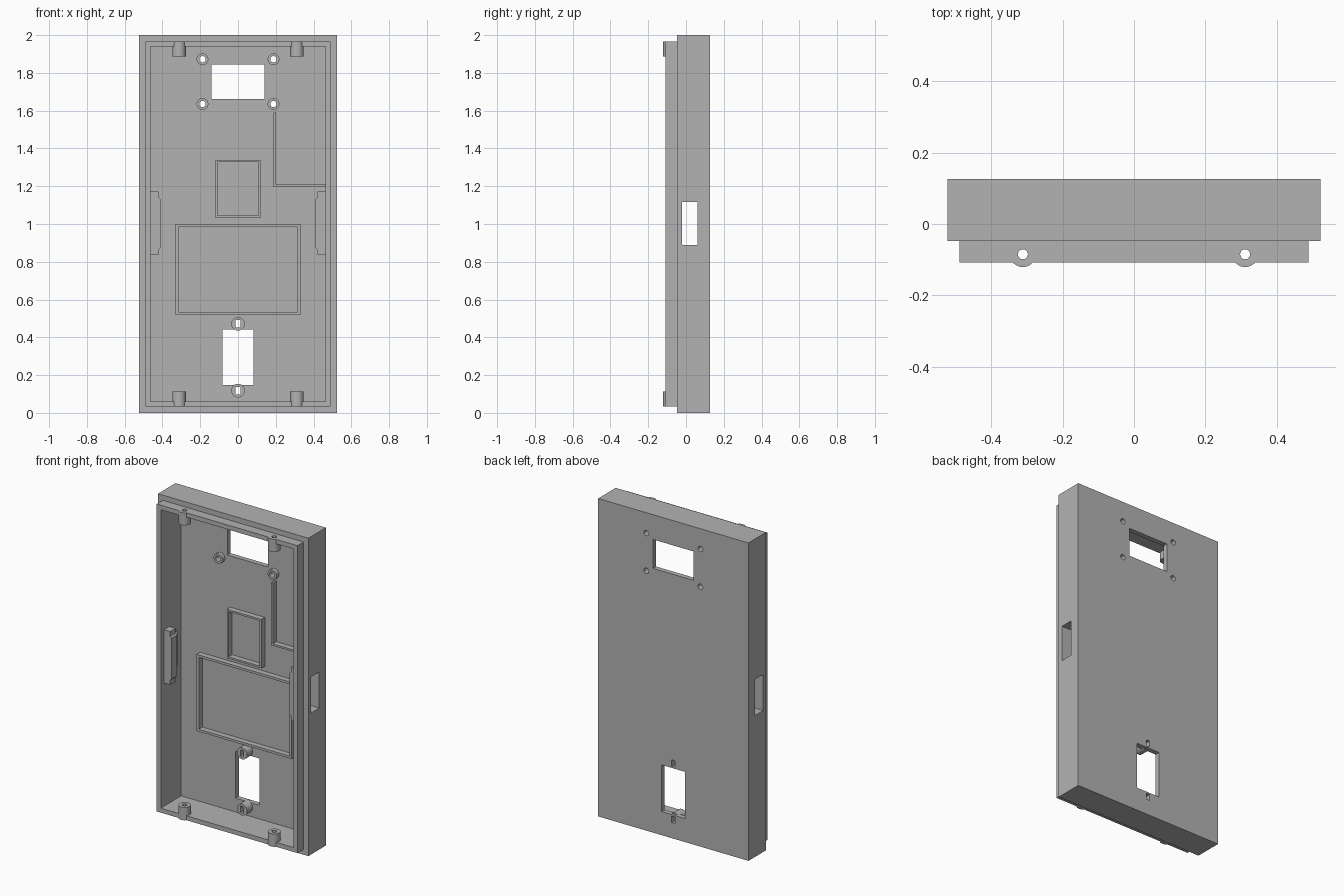
import bpy
import bmesh
from math import radians
from mathutils import Matrix, Vector

if "Cube" in bpy.data.objects:
    bpy.data.objects.remove(bpy.data.objects["Cube"], do_unlink=True)

grey = bpy.data.materials.new("mid_grey")
grey.use_nodes = True
grey.diffuse_color = (0.45, 0.45, 0.45, 1)
grey.node_tree.nodes["Principled BSDF"].inputs["Base Color"].default_value = (0.45, 0.45, 0.45, 1)

FLOOR, BACK = 0.095, 0.126      # inner and outer face of the back panel
ROOT = 0.11                     # parts on the panel are rooted inside it


def finish(name, bm):
    bmesh.ops.recalc_face_normals(bm, faces=bm.faces)
    mesh = bpy.data.meshes.new(name)
    bm.to_mesh(mesh)
    bm.free()
    mesh.materials.append(grey)
    ob = bpy.data.objects.new(name, mesh)
    bpy.context.collection.objects.link(ob)
    return ob


def box(name, x, y, z):
    bm = bmesh.new()
    mid = Vector([sum(r) / 2 for r in (x, y, z)])
    size = [r[1] - r[0] for r in (x, y, z)]
    bmesh.ops.create_cube(bm, size=1, matrix=Matrix.Translation(mid) @ Matrix.Diagonal((*size, 1)))
    return finish(name, bm)


def rod(name, r, start, end):
    bm = bmesh.new()
    a, b = Vector(start), Vector(end)
    turn = (b - a).to_track_quat('Z', 'Y').to_matrix().to_4x4()
    bmesh.ops.create_cone(bm, cap_ends=True, segments=40, radius1=r, radius2=r,
                          depth=(b - a).length, matrix=Matrix.Translation((a + b) / 2) @ turn)
    return finish(name, bm)


def combine(target, tool, operation='DIFFERENCE'):
    mod = target.modifiers.new("combine", 'BOOLEAN')
    mod.operation, mod.solver, mod.object = operation, 'EXACT', tool
    bpy.context.view_layer.objects.active = target
    bpy.ops.object.modifier_apply(modifier=mod.name)
    bpy.data.objects.remove(tool, do_unlink=True)


def frame(name, w, z0, z1, t):
    ob = box(name, (-w, w), (0.06, ROOT), (z0, z1))
    combine(ob, box("cutter", (t - w, w - t), (0, 0.2), (z0 + t, z1 - t)))
    return ob


# Housing: outer tray with a stepped lip, hollowed from the front
shell = box("housing", (-0.523, 0.523), (-0.048, BACK), (0, 2))
combine(shell, box("lip", (-0.49, 0.49), (-0.108, 0), (0.033, 1.967)), 'UNION')
combine(shell, box("cavity", (-0.462, 0.462), (-0.3, FLOOR), (0.061, 1.939)))

# Screw bosses standing in the lip, with vertical holes
for x in (-0.312, 0.312):
    for z0, z1 in ((0.033, 0.114), (1.888, 1.967)):
        combine(shell, rod("boss", 0.036, (x, -0.085, z0), (x, -0.085, z1)), 'UNION')
        combine(shell, rod("hole", 0.014, (x, -0.085, z0 - 0.02), (x, -0.085, z1 + 0.02)))

# Side slots, and the main openings in the back panel
for s in (-1, 1):
    combine(shell, box("slot", sorted((s * 0.4, s * 0.6)), (-0.02, 0.06), (0.89, 1.117)))
combine(shell, box("opening", (-0.141, 0.141), (0, 0.2), (1.662, 1.844)))
combine(shell, box("opening", (-0.083, 0.083), (0, 0.2), (0.148, 0.442)))

# Ring posts around the upper opening
rounded = [shell]
for x, side in ((-0.188, "right"), (0.188, "left")):
    for z, level in ((1.635, "lower"), (1.872, "upper")):
        post = rod(f"{level}_{side}_ring_post", 0.031, (x, 0.07, z), (x, ROOT, z))
        for part in (post, shell):
            combine(part, rod("hole", 0.017, (x, 0, z), (x, 0.2, z)))
        rounded.append(post)

# Slotted posts above and below the lower opening
for z, level in ((0.118, "bottom"), (0.472, "top")):
    post = rod(f"{level}_slotted_post", 0.036, (0, 0.04, z), (0, ROOT, z))
    for part in (post, shell):
        combine(part, box("slot", (-0.012, 0.012), (0, 0.2), (z - 0.02, z + 0.02)))
    rounded.append(post)

# Rectangular locating ribs and the corner rib
frame("large_rib_frame", 0.33, 0.518, 1.0, 0.015)
frame("small_rib_frame", 0.12, 1.032, 1.34, 0.012)
corner = box("corner_rib", (0.188, 0.2), (0.06, ROOT), (1.196, 1.59))
combine(corner, box("arm", (0.188, 0.475), (0.06, ROOT), (1.196, 1.208)), 'UNION')

# Latch blocks on both side walls, with a raised bevelled middle
half = [(0.47, 0.168), (0.42, 0.168), (0.42, 0.138), (0.41, 0.128)]
outline = half + [(x, -z) for x, z in reversed(half)]
for s, side in ((-1, "right"), (1, "left")):
    bm = bmesh.new()
    face = bm.faces.new([bm.verts.new((s * x, -0.075, 1.003 + z)) for x, z in outline])
    ext = bmesh.ops.extrude_face_region(bm, geom=[face])["geom"]
    moved = [v for v in ext if isinstance(v, bmesh.types.BMVert)]
    bmesh.ops.translate(bm, verts=moved, vec=(0, 0.054, 0))
    finish(f"{side}_latch_block", bm)

# Smooth the round parts, keeping hard edges
bpy.ops.object.select_all(action='DESELECT')
for ob in rounded:
    ob.select_set(True)
bpy.context.view_layer.objects.active = shell
bpy.ops.object.shade_smooth_by_angle(angle=radians(30))
